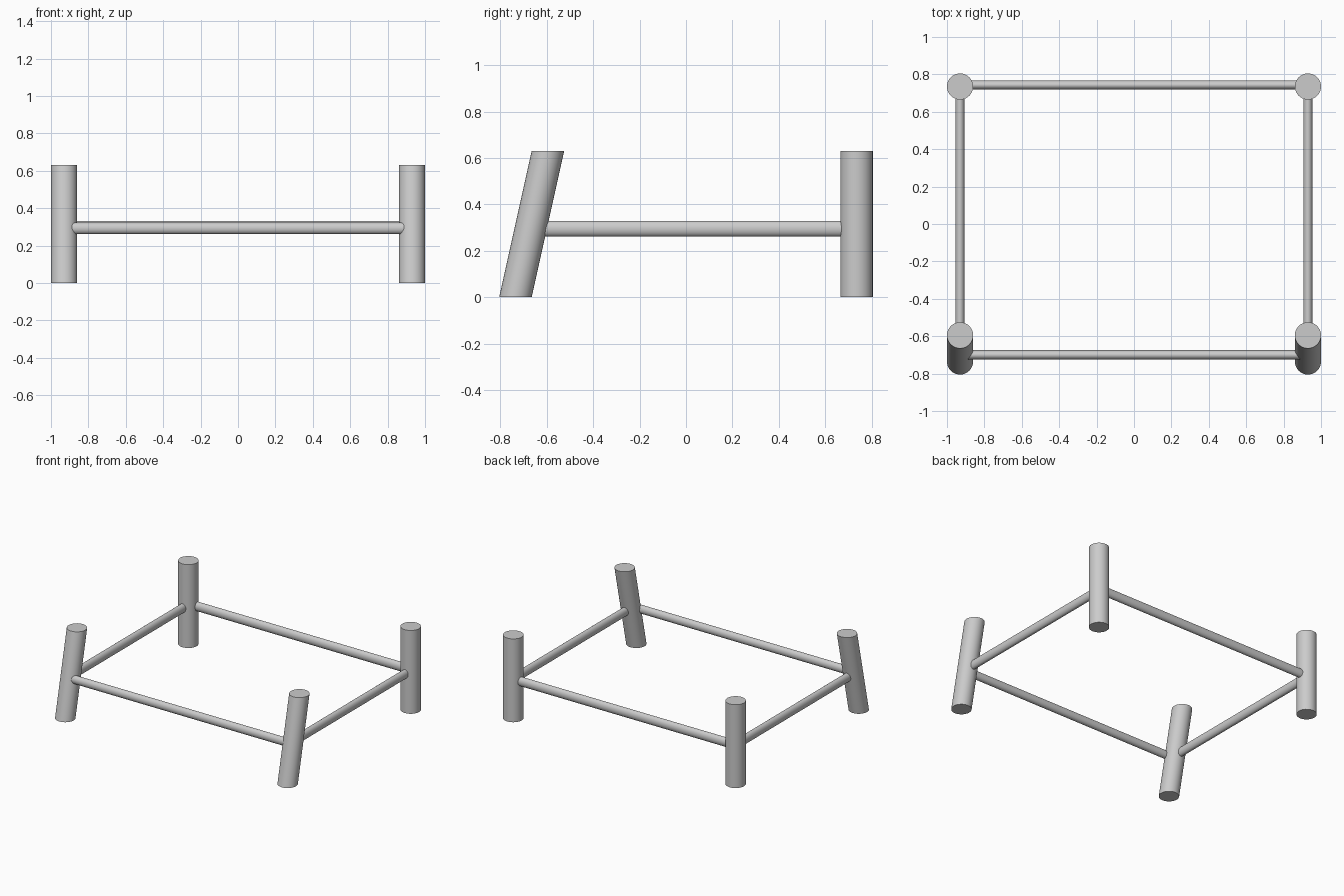
import bpy, math
from mathutils import Matrix

if "Cube" in bpy.data.objects:
    bpy.data.objects.remove(bpy.data.objects["Cube"])

H, LEG_R, LEG_X, LEG_Y = 0.63, 0.07, 0.93, 0.735


def finish(ob, name):
    ob.name = name
    bpy.ops.object.shade_smooth_by_angle(angle=math.radians(35))


def leg(name, x, y, lean):
    # Upright post sheared towards +y, so its ends stay level
    bpy.ops.mesh.primitive_cylinder_add(vertices=32, radius=LEG_R, depth=H)
    ob = bpy.context.object
    shear = Matrix.Identity(4)
    shear[1][2] = lean / H
    ob.data.transform(Matrix.Translation((x, y, 0)) @ shear @ Matrix.Translation((0, 0, H / 2)))
    finish(ob, name)


def rail(name, centre, length, half_w, half_h, along_x):
    # Bar with an oval section
    bpy.ops.mesh.primitive_cylinder_add(vertices=32, radius=1, depth=length)
    ob = bpy.context.object
    lay = Matrix.Rotation(math.pi / 2, 4, 'X')
    turn = Matrix.Rotation(math.pi / 2 if along_x else 0, 4, 'Z')
    size = Matrix.Diagonal((half_w, half_h, 1, 1))
    ob.data.transform(Matrix.Translation(centre) @ turn @ lay @ size)
    finish(ob, name)


# Legs and side rails, left and right
for side, s in (("left", -1), ("right", 1)):
    leg(f"front_leg_{side}", s * LEG_X, -LEG_Y, 0.14)
    leg(f"back_leg_{side}", s * LEG_X, LEG_Y, 0)
    rail(f"side_rail_{side}", (s * LEG_X, 0.035, 0.295), 1.4, 0.025, 0.034, False)

# Front and back rails
rail("front_rail", (0, -0.70, 0.292), 1.86, 0.025, 0.031, True)
rail("back_rail", (0, 0.743, 0.298), 1.86, 0.025, 0.034, True)
